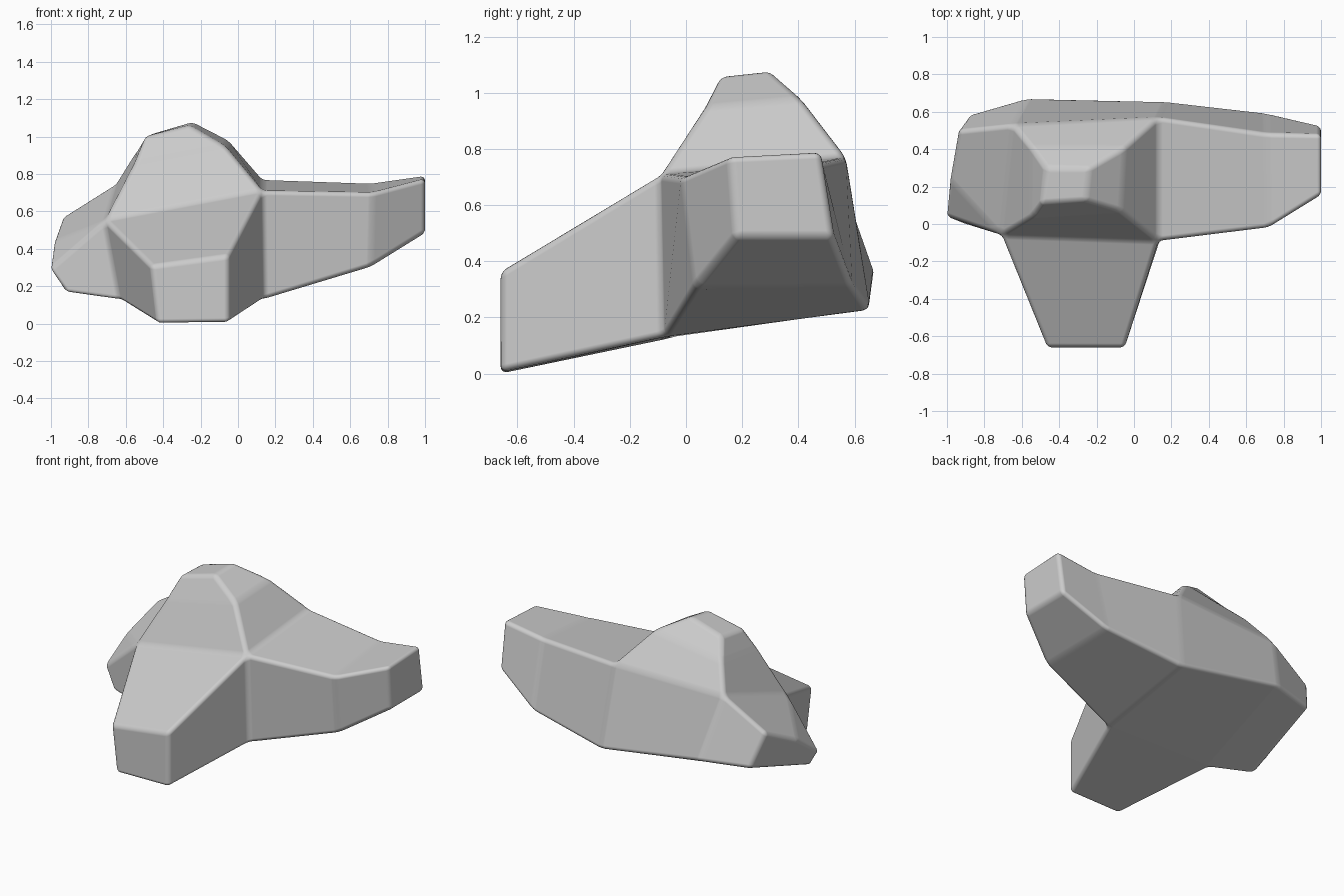
import bpy, bmesh

if "Cube" in bpy.data.objects:
    bpy.data.objects.remove(bpy.data.objects["Cube"])

bm = bmesh.new()


def ring(points):
    return [bm.verts.new(p) for p in points]


def bridge(a, b):
    # joins two four-sided rings with a band of quads
    for i in range(4):
        j = (i + 1) % 4
        bm.faces.new((a[i], a[j], b[j], b[i]))


def limb(base, *sections):
    # grows a tapering limb out of one side of the core and caps it
    last = base
    for pts in sections:
        nxt = ring(pts)
        bridge(last, nxt)
        last = nxt
    bm.faces.new(last)


# core block: front and back corners (top left, top right, bottom right, bottom left)
ftl, ftr, fbr, fbl = ring([(-.71, -.06, .55), (.13, -.09, .71), (.14, -.08, .13), (-.63, -.06, .125)])
btl, btr, bbr, bbl = ring([(-.65, .53, .75), (.13, .57, .77), (.17, .655, .225), (-.57, .675, .35)])
bm.faces.new((btl, btr, bbr, bbl))
bm.faces.new((fbl, fbr, bbr, bbl))

# front limb
limb([ftl, ftr, fbr, fbl],
     [(-.465, -.66, .31), (-.05, -.66, .365), (-.05, -.66, .005), (-.43, -.66, 0)])

# top hump
limb([ftl, ftr, btr, btl],
     [(-.55, .035, .86), (-.07, .07, .95), (-.05, .41, .98), (-.55, .41, .91)],
     [(-.50, .11, 1.0), (-.26, .125, 1.06), (-.24, .30, 1.08), (-.47, .30, 1.01)])

# right limb
limb([ftr, btr, bbr, fbr],
     [(.72, -.02, .70), (.71, .485, .75), (.71, .595, .31), (.71, .03, .305)],
     [(1, .155, .775), (1, .48, .79), (1, .525, .485), (1, .175, .485)])

# left stub with a chipped front corner
ebt, mid, eft, efb, ebb = ring([(-.94, .50, .57), (-.985, .24, .44), (-1.01, .045, .29),
                                (-.92, .0, .165), (-.88, .585, .35)])
for f in ((btl, ftl, mid, ebt), (ftl, eft, mid), (ftl, fbl, efb, eft),
          (fbl, bbl, ebb, efb), (bbl, btl, ebt, ebb), (ebt, mid, eft, efb, ebb)):
    bm.faces.new(f)

bmesh.ops.recalc_face_normals(bm, faces=bm.faces)
for f in bm.faces:
    f.smooth = True
mesh = bpy.data.meshes.new("rock_body")
bm.to_mesh(mesh)
bm.free()
body = bpy.data.objects.new("rock_body", mesh)
bpy.context.collection.objects.link(body)

# softened edges
bev = body.modifiers.new("soft_edges", 'BEVEL')
bev.width = 0.025
bev.segments = 4
bev.limit_method = 'NONE'
bev.harden_normals = True
